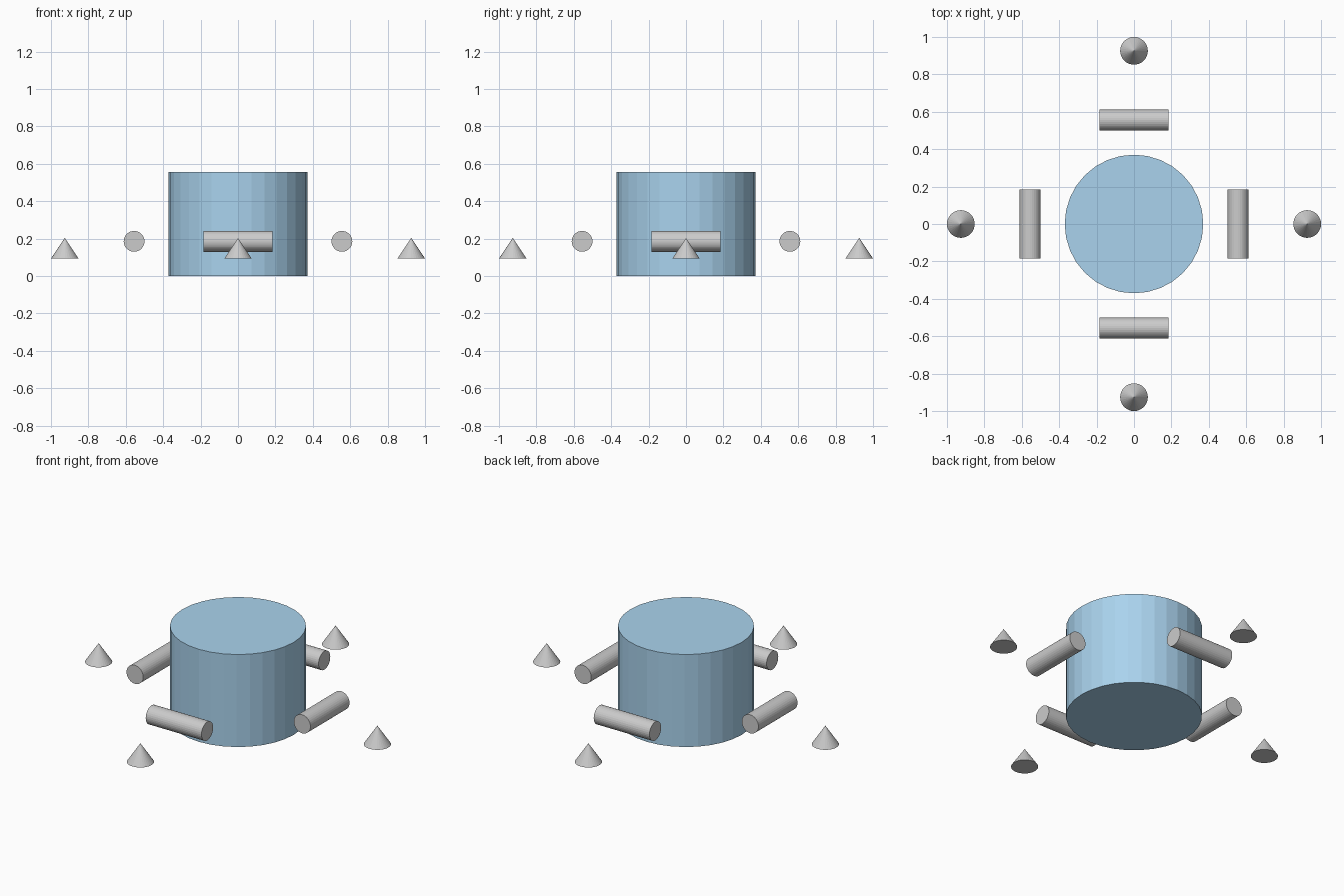
import bpy
from math import pi, sin, cos

if "Cube" in bpy.data.objects:
    bpy.data.objects.remove(bpy.data.objects["Cube"])

U = 1 / 2.7  # base unit: body radius

body_mat = bpy.data.materials.new("body_blue")
body_mat.diffuse_color = (0.4, 0.65, 0.85, 1)
body_mat.use_nodes = True
body_mat.node_tree.nodes["Principled BSDF"].inputs["Base Color"].default_value = body_mat.diffuse_color

# Main drum standing on the ground
bpy.ops.mesh.primitive_cylinder_add(vertices=32, radius=U, depth=1.5 * U,
                                    location=(0, 0, 0.75 * U))
body = bpy.context.object
body.name = "body"
body.data.materials.append(body_mat)

# Four sides: a horizontal roller and an outer cone on each
for i, side in enumerate(("right", "back", "left", "front")):
    a = i * pi / 2
    dx, dy = cos(a), sin(a)

    # Roller lies tangent to the drum
    bpy.ops.mesh.primitive_cylinder_add(
        vertices=32, radius=0.15 * U, depth=U,
        location=(1.5 * U * dx, 1.5 * U * dy, 0.5 * U),
        rotation=(pi / 2, 0, a))
    bpy.context.object.name = side + "_roller"

    # Upright cone
    bpy.ops.mesh.primitive_cone_add(
        vertices=32, radius1=0.2 * U, radius2=0, depth=0.3 * U,
        location=(2.5 * U * dx, 2.5 * U * dy, 0.4 * U))
    bpy.context.object.name = side + "_cone"
